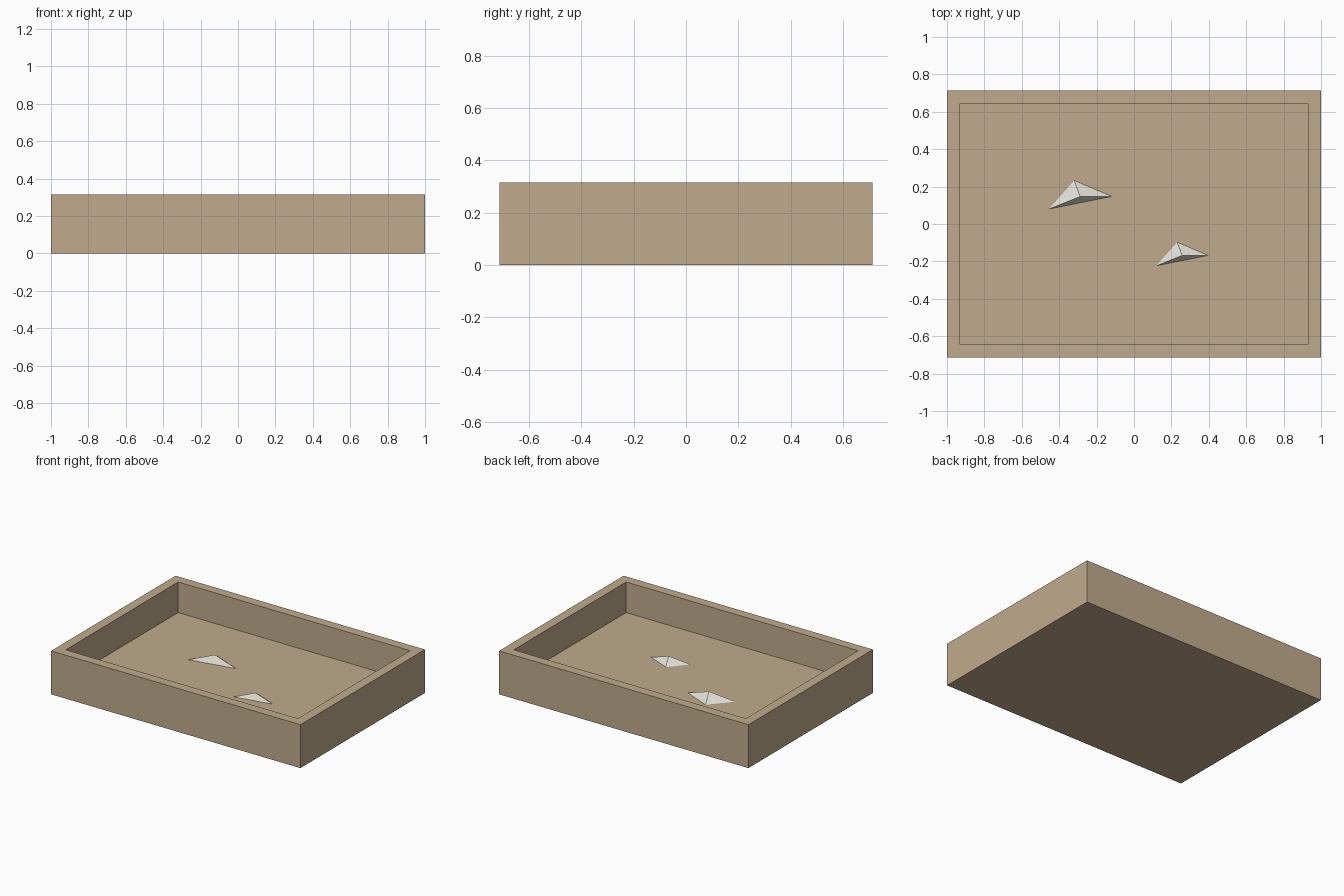
import bpy, bmesh
from mathutils import Vector

cube = bpy.data.objects.get("Cube")
if cube:
    bpy.data.objects.remove(cube, do_unlink=True)

HALF_X, HALF_Y, HEIGHT = 1.0, 0.713, 0.315
WALL, FLOOR = 0.098, 0.093


def material(name, rgb):
    mat = bpy.data.materials.new(name)
    mat.use_nodes = True
    mat.diffuse_color = (*rgb, 1)
    mat.node_tree.nodes["Principled BSDF"].inputs["Base Color"].default_value = (*rgb, 1)
    return mat


def add_object(name, bm, mat):
    bmesh.ops.recalc_face_normals(bm, faces=bm.faces[:])
    mesh = bpy.data.meshes.new(name)
    bm.to_mesh(mesh)
    bm.free()
    mesh.materials.append(mat)
    obj = bpy.data.objects.new(name, mesh)
    bpy.context.collection.objects.link(obj)
    return obj


tan = material("tan_card", (0.53, 0.41, 0.265))
pale = material("pale_paper", (0.74, 0.73, 0.66))

# Open tray: a block whose top is inset and pushed down to the floor
bm = bmesh.new()
bmesh.ops.create_cube(bm, size=1)
for v in bm.verts:
    v.co = ((v.co.x * 2 * HALF_X), (v.co.y * 2 * HALF_Y), (v.co.z + 0.5) * HEIGHT)
top = max(bm.faces, key=lambda f: f.calc_center_median().z)
bmesh.ops.inset_region(bm, faces=[top], thickness=WALL)
well = bmesh.ops.extrude_discrete_faces(bm, faces=[top])["faces"][0]
for v in well.verts:
    v.co.z = FLOOR
add_object("tray", bm, tan)


# Low three-sided shards lying on the floor, peak listed last
def shard(name, centre, scale):
    outline = [(-0.167, -0.067, 0), (0.17, 0, 0), (-0.032, 0.086, 0), (0, 0, 0.055)]
    bm = bmesh.new()
    a, b, c, peak = [bm.verts.new(Vector(centre) + Vector(p) * scale) for p in outline]
    for tri in ((a, b, peak), (b, c, peak), (c, a, peak), (a, c, b)):
        bm.faces.new(tri)
    add_object(name, bm, pale)


shard("large_shard", (-0.288, 0.147, FLOOR + 0.001), 1.0)
shard("small_shard", (0.257, -0.168, FLOOR + 0.001), 0.825)
